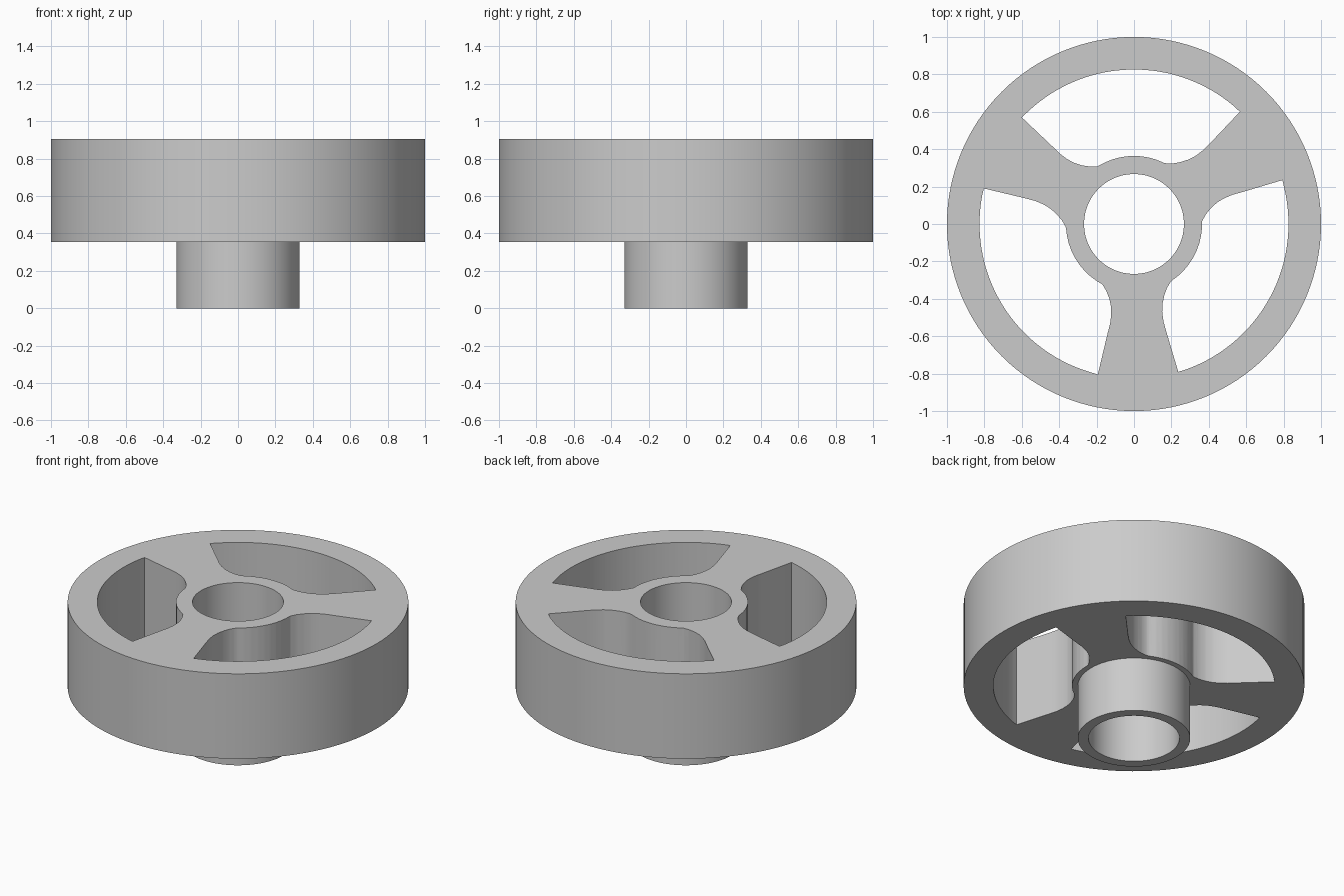
import bpy, bmesh, math

if "Cube" in bpy.data.objects:
    bpy.data.objects.remove(bpy.data.objects["Cube"])

grey = bpy.data.materials.new("light_grey")
grey.diffuse_color = (0.6, 0.6, 0.6, 1)
grey.use_nodes = True
grey.node_tree.nodes["Principled BSDF"].inputs["Base Color"].default_value = grey.diffuse_color


def make_object(name, bm):
    bmesh.ops.recalc_face_normals(bm, faces=bm.faces[:])
    mesh = bpy.data.meshes.new(name)
    bm.to_mesh(mesh)
    bm.free()
    obj = bpy.data.objects.new(name, mesh)
    bpy.context.collection.objects.link(obj)
    return obj


# Wheel body with lower hub and bore, revolved from one closed profile
SEG = 128
profile = [(0.267, 0), (0.33, 0), (0.33, 0.355), (1, 0.355), (1, 0.905), (0.267, 0.905)]
bm = bmesh.new()
rings = []
for i in range(SEG):
    a = 2 * math.pi * i / SEG
    rings.append([bm.verts.new((r * math.cos(a), r * math.sin(a), z)) for r, z in profile])
for i in range(SEG):
    p, q = rings[i], rings[(i + 1) % SEG]
    for k in range(len(profile)):
        n = (k + 1) % len(profile)
        bm.faces.new((p[k], q[k], q[n], p[n]))
wheel = make_object("wheel", bm)
wheel.data.materials.append(grey)

# Window outline: flared spoke edges, hub arc, then the outer rim arc
outline = [(-0.6, 0.57), (-0.432, 0.411), (-0.40, 0.379), (-0.362, 0.350), (-0.323, 0.328),
           (-0.281, 0.314), (-0.235, 0.307), (-0.195, 0.308)]
for i in range(9):
    a = math.radians(116 - 52 * i / 8)
    outline.append((0.364 * math.cos(a), 0.364 * math.sin(a)))
outline += [(0.175, 0.324), (0.21, 0.324), (0.249, 0.331), (0.292, 0.345), (0.332, 0.366),
            (0.372, 0.397), (0.409, 0.434), (0.566, 0.6)]
a0, a1 = math.atan2(0.6, 0.566), math.atan2(0.57, -0.6)
for i in range(1, 32):
    a = a0 + (a1 - a0) * i / 32
    outline.append((0.826 * math.cos(a), 0.826 * math.sin(a)))

# Three window cutters around the axle
bm = bmesh.new()
for k in range(3):
    c, s = math.cos(k * 2 * math.pi / 3), math.sin(k * 2 * math.pi / 3)
    pts = [(x * c - y * s, x * s + y * c) for x, y in outline]
    low = [bm.verts.new((x, y, 0.2)) for x, y in pts]
    high = [bm.verts.new((x, y, 1.1)) for x, y in pts]
    bm.faces.new(low)
    bm.faces.new(high)
    for i in range(len(pts)):
        j = (i + 1) % len(pts)
        bm.faces.new((low[i], low[j], high[j], high[i]))
cutter = make_object("window_cutter", bm)
cutter.data.materials.append(grey)
cutter.hide_render = True

bpy.context.view_layer.objects.active = wheel
wheel.select_set(True)
cutter.select_set(False)
mod = wheel.modifiers.new("windows", 'BOOLEAN')
mod.operation = 'DIFFERENCE'
mod.solver = 'EXACT'
mod.object = cutter
bpy.ops.object.modifier_apply(modifier=mod.name)
bpy.data.objects.remove(cutter)
bpy.ops.object.shade_smooth_by_angle(angle=math.radians(30))
